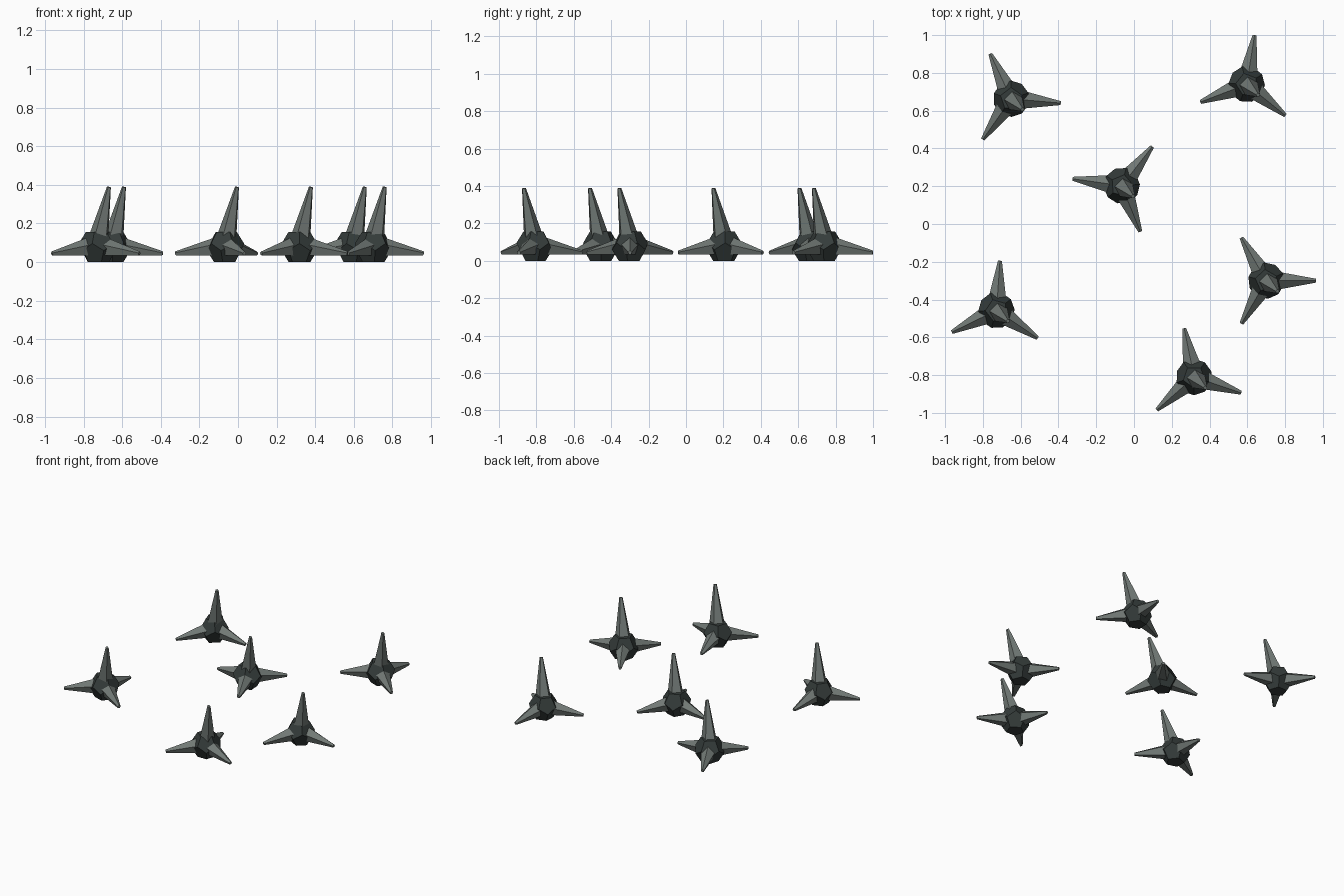
import bpy, bmesh, math
from mathutils import Vector, Matrix

if "Cube" in bpy.data.objects:
    bpy.data.objects.remove(bpy.data.objects["Cube"])


def material(name, rgb):
    m = bpy.data.materials.new(name)
    m.diffuse_color = (*rgb, 1)
    m.use_nodes = True
    m.node_tree.nodes["Principled BSDF"].inputs["Base Color"].default_value = m.diffuse_color
    return m


STEEL = material("grey_steel", (0.165, 0.19, 0.178))
DARK = material("dark_iron", (0.035, 0.045, 0.043))


def finish(bm, name, mat):
    bmesh.ops.recalc_face_normals(bm, faces=bm.faces)
    me = bpy.data.meshes.new(name)
    bm.to_mesh(me)
    bm.free()
    me.materials.append(mat)
    ob = bpy.data.objects.new(name, me)
    bpy.context.collection.objects.link(ob)
    return ob


def spike(name, start, tip, up, r0=0.061, r1=0.011, sides=5):
    """Tapered flat-sided spike with one ridge facing 'up'."""
    axis = (tip - start).normalized()
    v = (up - axis * up.dot(axis)).normalized()
    u = axis.cross(v)
    bm = bmesh.new()
    rings = []
    for c, r in ((start, r0), (tip, r1)):
        rings.append([bm.verts.new(c + r * (math.cos(a) * v + math.sin(a) * u))
                      for a in (i * math.tau / sides for i in range(sides))])
    for i in range(sides):
        j = (i + 1) % sides
        bm.faces.new((rings[0][i], rings[0][j], rings[1][j], rings[1][i]))
    bm.faces.new(rings[0])
    bm.faces.new(rings[1])
    return finish(bm, name, STEEL)


def core(name, centre, yaw, R=0.098):
    """Twelve-sided core resting on one flat face."""
    bm = bmesh.new()
    for z, r, turn in ((-0.795, 0.607, 0), (-0.188, 0.982, 0),
                       (0.188, 0.982, 36), (0.795, 0.607, 36)):
        for i in range(5):
            a = yaw + math.radians(72 * i + turn)
            bm.verts.new((centre.x + R * r * math.cos(a),
                          centre.y + R * r * math.sin(a),
                          R * (z + 0.795)))
    bmesh.ops.convex_hull(bm, input=bm.verts)
    bmesh.ops.dissolve_limit(bm, angle_limit=math.radians(3),
                             verts=bm.verts, edges=bm.edges)
    return finish(bm, name, DARK)


# centre x, centre y, heading of the first leg in degrees
PLACES = [(-0.65, 0.663, -5), (0.597, 0.74, 81), (-0.065, 0.203, 52),
          (0.70, -0.30, 0), (0.318, -0.81, 101.5), (-0.728, -0.457, 86)]
Z = Vector((0, 0, 1))

for n, (x, y, heading) in enumerate(PLACES, 1):
    c = Vector((x, y, 0.083))
    yaw = math.radians(heading)
    core(f"core_{n}", c, yaw + math.radians(60))
    # three ground legs
    for k in range(3):
        a = yaw + k * math.tau / 3
        tip = c + Vector((0.262 * math.cos(a), 0.262 * math.sin(a), -0.039))
        spike(f"leg_spike_{n}_{k + 1}", c, tip, Z)
    # leaning upright spike
    spike(f"upright_spike_{n}", c, c + Vector((0.06, -0.057, 0.305)),
          Vector((1, -1, 0)))
